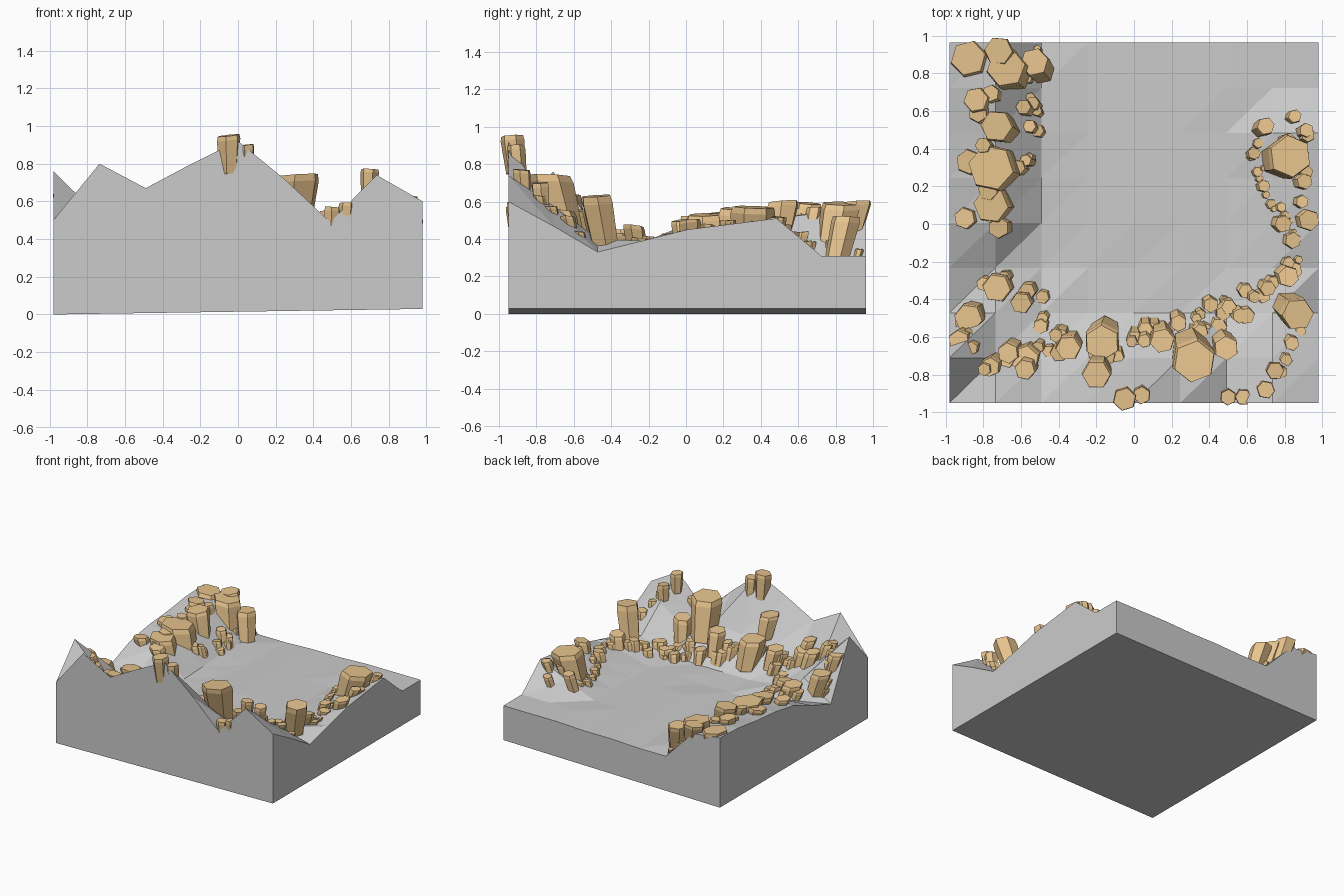
import bpy, math, random
from mathutils import Vector
random.seed(4)

XS = [-0.98 + 0.245 * i for i in range(9)]
YS = [-0.95 + 0.239 * j for j in range(9)]
# Terrain heights, one row per y from front to back
H = [[.50, .80, .67, .80, .92, .72, .49, .74, .60],
     [.76, .52, .45, .46, .52, .54, .42, .58, .47],
     [.30, .45, .33, .30, .30, .30, .32, .40, .33],
     [.38, .36, .28, .29, .29, .30, .30, .36, .39],
     [.47, .48, .29, .29, .30, .30, .30, .37, .45],
     [.51, .50, .30, .29, .30, .30, .30, .38, .48],
     [.53, .51, .31, .29, .30, .30, .30, .40, .51],
     [.56, .54, .31, .29, .30, .30, .31, .31, .31],
     [.57, .54, .29, .29, .30, .30, .31, .31, .31]]


def ground(x, y):
    u = min(max((x + .98) / .245, 0), 7.999)
    v = min(max((y + .95) / .239, 0), 7.999)
    i, j = int(u), int(v)
    a, b = u - i, v - j
    return ((H[j][i] * (1 - a) + H[j][i + 1] * a) * (1 - b)
            + (H[j + 1][i] * (1 - a) + H[j + 1][i + 1] * a) * b)


def make_object(name, verts, faces, mat=None):
    me = bpy.data.meshes.new(name)
    me.from_pydata(verts, [], faces)
    if mat:
        me.materials.append(mat)
    ob = bpy.data.objects.new(name, me)
    bpy.context.collection.objects.link(ob)


# Terrain block: triangulated height grid, side walls, slightly tilted base
verts = [(x, y, H[j][i]) for j, y in enumerate(YS) for i, x in enumerate(XS)]
faces = []
for j in range(8):
    for i in range(8):
        a = j * 9 + i
        faces += [(a, a + 1, a + 10), (a, a + 10, a + 9)]
rim = ([i for i in range(8)] + [j * 9 + 8 for j in range(8)]
       + [72 + i for i in range(8, 0, -1)] + [j * 9 for j in range(8, 0, -1)])
base = len(verts)
verts += [(verts[k][0], verts[k][1], .015 * (verts[k][0] + .98)) for k in rim]
n = len(rim)
for k in range(n):
    m = (k + 1) % n
    faces.append((rim[k], base + k, base + m, rim[m]))
faces.append(tuple(base + k for k in reversed(range(n))))
make_object("terrain_block", verts, faces)

# Rock columns: hexagonal prisms whose feet lean into the basin
tan = bpy.data.materials.new("tan_rock")
tan.diffuse_color = (.8, .55, .27, 1)
cv, cf = [], []


def column(x, y, top, r, length, lean=.35):
    inward = Vector((0.05 - x, 0.15 - y, 0)).normalized() * lean * length
    spin = random.uniform(0, math.pi / 3)
    tx, ty = random.uniform(-.12, .12), random.uniform(-.12, .12)
    b = len(cv)
    for t, s in ((1, .8), (.12, 1), (0, .93)):
        for k in range(6):
            a = spin + k * math.pi / 3
            dx, dy = r * s * math.cos(a), r * s * math.sin(a)
            cv.append((x + inward.x * t + dx, y + inward.y * t + dy,
                       top - length * t + tx * dx + ty * dy))
    for q in (0, 6):
        for k in range(6):
            m = (k + 1) % 6
            cf.append((b + q + k, b + q + m, b + q + 6 + m, b + q + 6 + k))
    cf.append(tuple(b + k for k in range(5, -1, -1)))
    cf.append(tuple(b + 12 + k for k in range(6)))


# Large columns: x, y, top height, radius
BIG = [(-.88, .88, .58, .10), (-.68, .83, .59, .11), (-.72, .92, .60, .08),
       (-.53, .86, .52, .08), (-.84, .66, .59, .07), (-.73, .52, .60, .09),
       (-.76, .30, .56, .13), (-.88, .33, .55, .07), (-.76, .10, .53, .10),
       (-.90, .03, .52, .06), (-.72, -.02, .50, .06), (-.73, -.34, .45, .08),
       (-.60, -.42, .42, .06), (-.88, -.50, .52, .08), (-.93, -.62, .64, .06),
       (-.58, -.72, .55, .08), (-.35, -.66, .52, .07), (-.17, -.63, .56, .10),
       (-.20, -.80, .70, .08), (.15, -.62, .55, .07), (.32, -.73, .74, .12),
       (.49, -.66, .55, .07), (.87, -.48, .63, .09), (.83, .36, .57, .12),
       (.70, .52, .48, .05), (.93, .02, .50, .06), (.82, -.28, .47, .06)]
for x, y, z, r in BIG:
    column(x, y, z, r, max(2.2 * r, z - ground(x, y) + .08), .3)

# Columns breaking through the front wall: x, y, top, radius, length
for c in [(-.05, -.93, .95, .065, .20), (.04, -.91, .90, .05, .20),
          (.70, -.88, .77, .05, .15), (.50, -.92, .57, .045, .18),
          (.58, -.92, .59, .045, .16), (.75, -.78, .70, .05, .18)]:
    column(*c, lean=.1)

# Small columns scattered along the rim: path, spacing, spread, radius range
PATHS = [([(-.50, .95), (-.55, .72), (-.56, .45), (-.62, .25)], .05, .05, .02, .045),
         ([(-.75, .75), (-.78, .45), (-.74, .2), (-.72, -.02)], .09, .06, .03, .06),
         ([(-.75, -.30), (-.58, -.34), (-.45, -.46), (-.56, -.6)], .06, .05, .03, .05),
         ([(-.93, -.48), (-.94, -.65), (-.82, -.75), (-.55, -.74), (-.3, -.62)],
          .06, .06, .03, .06),
         ([(-.45, -.64), (-.15, -.66), (.12, -.6), (.4, -.5), (.7, -.38)],
          .045, .06, .02, .055),
         ([(.3, -.58), (.55, -.48), (.72, -.36), (.85, -.22), (.8, .02)],
          .045, .04, .02, .05),
         ([(.80, .05), (.70, .16), (.66, .35), (.68, .5)], .03, .035, .015, .035),
         ([(.84, .1), (.88, .3), (.86, .5), (.93, .62)], .035, .06, .02, .045),
         ([(.88, -.55), (.8, -.7), (.72, -.86)], .06, .03, .03, .05)]
for pts, step, spread, r0, r1 in PATHS:
    for p, q in zip(pts, pts[1:]):
        p, q = Vector(p), Vector(q)
        count = max(1, int((q - p).length / step))
        for k in range(count):
            w = p.lerp(q, k / count)
            x = w.x + random.uniform(-spread, spread)
            y = w.y + random.uniform(-spread, spread)
            r = random.uniform(r0, r1)
            column(x, y, ground(x, y) + random.uniform(.5, 1.3) * r, r, 3.2 * r)
make_object("rock_columns", cv, cf, tan)
